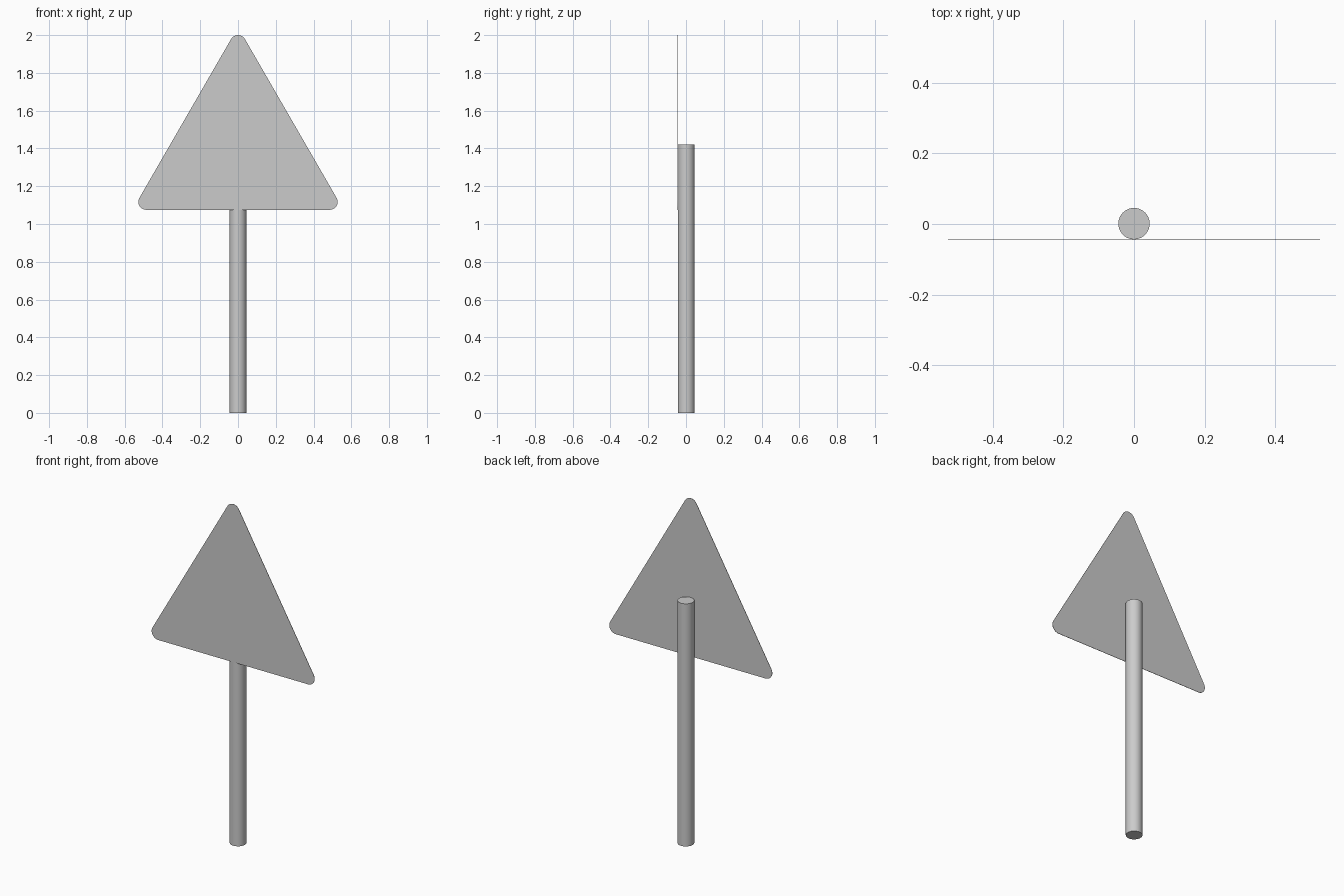
import bpy, bmesh
from math import sin, cos, radians
from mathutils import Vector

cube = bpy.data.objects.get("Cube")
if cube:
    bpy.data.objects.remove(cube)

grey = bpy.data.materials.new("plain_grey")
grey.use_nodes = True
colour = (0.6, 0.6, 0.6, 1)
grey.diffuse_color = colour
grey.node_tree.nodes["Principled BSDF"].inputs["Base Color"].default_value = colour

# Post: plain round pole with crisp ends
POST_HEIGHT, POST_RADIUS = 1.42, 0.0445
bpy.ops.mesh.primitive_cylinder_add(vertices=48, radius=POST_RADIUS, depth=POST_HEIGHT,
                                    location=(0, 0.001, POST_HEIGHT / 2))
post = bpy.context.object
post.name = "post"
post.data.materials.append(grey)
bpy.ops.object.shade_smooth_by_angle()

# Sign plate: rounded triangle with a flush triangular centre panel
SIDE, CORNER, STEPS = 0.97, 0.0425, 10
SIGN_Y, MIDDLE_Z = -0.0455, 1.3975
REACH = SIDE / 3 ** 0.5
PANEL_REACH = 0.42


def point(angle, radius, centre=Vector((0, SIGN_Y, MIDDLE_Z))):
    a = radians(angle)
    return centre + Vector((cos(a), 0, sin(a))) * radius


bm = bmesh.new()
arcs, panel = [], []
for direction in (90, 210, 330):
    centre = point(direction, REACH)
    arcs.append([bm.verts.new(point(direction - 60 + 120 * i / STEPS, CORNER, centre))
                 for i in range(STEPS + 1)])
    panel.append(bm.verts.new(point(direction, PANEL_REACH)))
bm.faces.new(panel)
for i in range(3):
    j = (i + 1) % 3
    bm.faces.new(arcs[i] + [panel[i]])
    bm.faces.new([arcs[i][-1], arcs[j][0], panel[j], panel[i]])
bmesh.ops.recalc_face_normals(bm, faces=bm.faces)
if bm.faces[:][0].normal.y > 0:
    bmesh.ops.reverse_faces(bm, faces=bm.faces)
mesh = bpy.data.meshes.new("sign_plate")
bm.to_mesh(mesh)
bm.free()
mesh.materials.append(grey)
sign = bpy.data.objects.new("sign_plate", mesh)
bpy.context.collection.objects.link(sign)
sheet = sign.modifiers.new("sheet_thickness", 'SOLIDIFY')
sheet.thickness = 0.002
sheet.offset = -1
